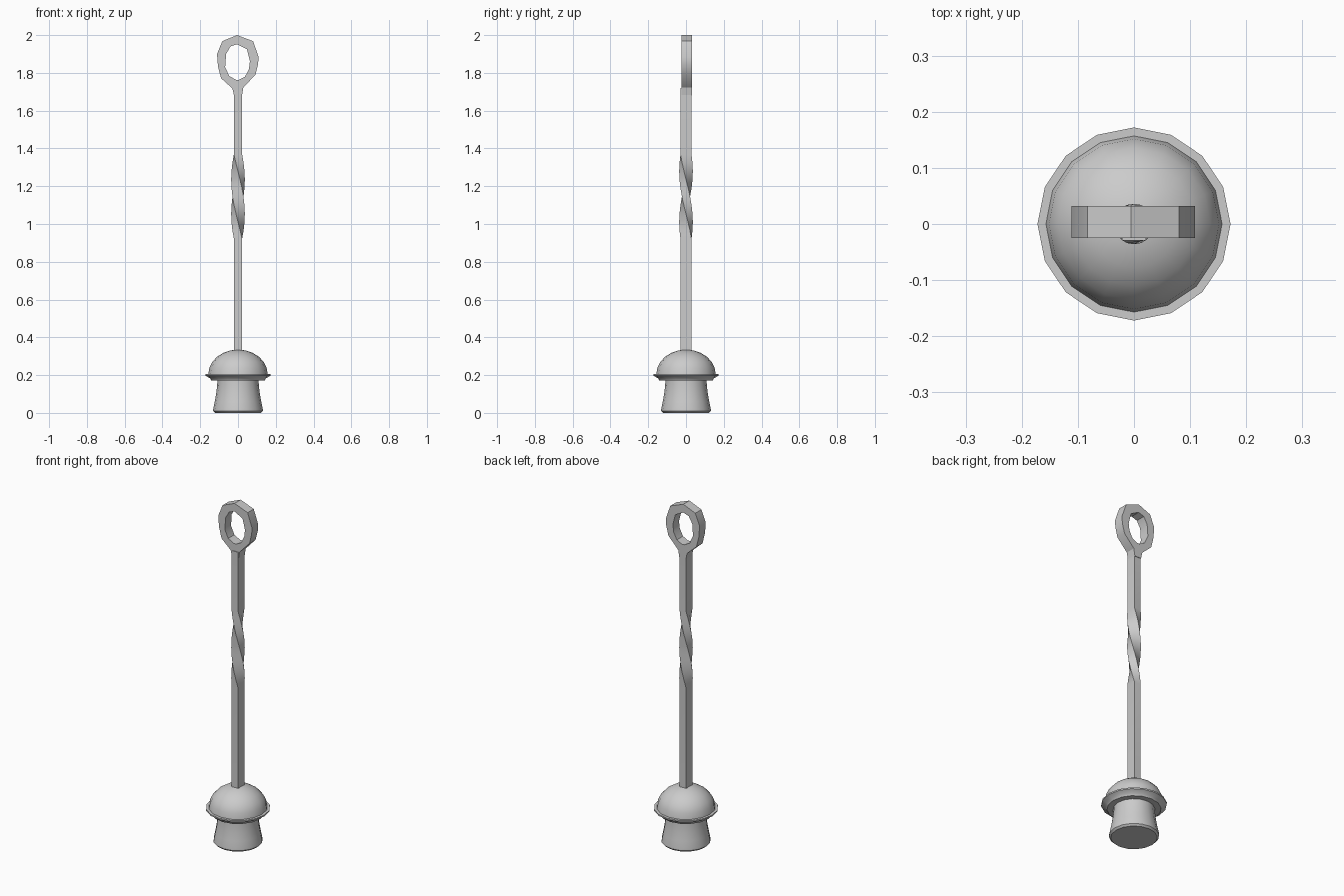
import bpy, bmesh, math

if "Cube" in bpy.data.objects:
    bpy.data.objects.remove(bpy.data.objects["Cube"])


def finish(name, bm, angle=35):
    bmesh.ops.remove_doubles(bm, verts=bm.verts[:], dist=1e-5)
    bmesh.ops.recalc_face_normals(bm, faces=bm.faces[:])
    me = bpy.data.meshes.new(name)
    bm.to_mesh(me)
    bm.free()
    ob = bpy.data.objects.new(name, me)
    bpy.context.collection.objects.link(ob)
    bpy.ops.object.select_all(action='DESELECT')
    ob.select_set(True)
    bpy.context.view_layer.objects.active = ob
    bpy.ops.object.shade_smooth_by_angle(angle=math.radians(angle))
    return ob


def loft(name, sections):
    """Skin a stack of closed sections and cap both ends."""
    bm = bmesh.new()
    rings = [[bm.verts.new(p) for p in s] for s in sections]
    n = len(rings[0])
    for a, b in zip(rings, rings[1:]):
        for i in range(n):
            j = (i + 1) % n
            bm.faces.new((a[i], a[j], b[j], b[i]))
    bm.faces.new(rings[0][::-1])
    bm.faces.new(rings[-1])
    return finish(name, bm)


def lathe(name, profile, sides=16):
    steps = [2 * math.pi * i / sides for i in range(sides)]
    return loft(name, [[(r * math.cos(t), r * math.sin(t), z) for t in steps]
                       for r, z in profile])


# flared foot of the seal
lathe("stamp_foot", [(0.122, 0), (0.132, 0.01), (0.131, 0.022), (0.123, 0.06),
                     (0.115, 0.105), (0.110, 0.15), (0.109, 0.18)])

# flange and domed cap
dome = [(0.157 * math.cos(math.radians(a)), 0.205 + 0.13 * math.sin(math.radians(a)))
        for a in (0, 15, 30, 45, 60, 75, 87)]
lathe("domed_cap", [(0.10, 0.172), (0.142, 0.172), (0.148, 0.183),
                    (0.172, 0.197), (0.172, 0.205)] + dome)

# square rod with a half-turn twist in the middle
levels = [(0.30, 0)] + [(0.92 + 0.45 * i / 10, -math.pi * i / 10) for i in range(11)]
levels.append((1.72, -math.pi))
hx, hy = 0.0215, 0.029
rod = []
for z, t in levels:
    c, s = math.cos(t), math.sin(t)
    rod.append([(x * c - y * s, x * s + y * c, z)
                for x, y in ((-hx, -hy), (hx, -hy), (hx, hy), (-hx, hy))])
loft("twisted_rod", rod)

# hammered hanging eye with a tapered neck
outer = [(-0.005, 2.0), (0.08, 1.968), (0.109, 1.885), (0.106, 1.845), (0.092, 1.79),
         (0.028, 1.722), (-0.030, 1.718), (-0.090, 1.772), (-0.106, 1.835),
         (-0.111, 1.90), (-0.083, 1.968)]
inner = [(-0.005, 1.952), (0.047, 1.925), (0.063, 1.862), (0.058, 1.82), (0.037, 1.78),
         (0.005, 1.763), (-0.010, 1.763), (-0.046, 1.783), (-0.068, 1.83),
         (-0.063, 1.90), (-0.040, 1.94)]
neck = [(0.021, 1.68), (-0.021, 1.68)]
bm = bmesh.new()
o = [bm.verts.new((x, -0.025, z)) for x, z in outer]
k = [bm.verts.new((x, -0.025, z)) for x, z in inner]
nk = [bm.verts.new((x, -0.025, z)) for x, z in neck]
for i in range(len(o)):
    j = (i + 1) % len(o)
    bm.faces.new((o[i], o[j], k[j], k[i]))
bm.faces.new((o[5], nk[0], nk[1], o[6]))
side = bmesh.ops.extrude_face_region(bm, geom=bm.faces[:], use_keep_orig=True)
bmesh.ops.translate(bm, vec=(0, 0.057, 0),
                    verts=[g for g in side["geom"] if isinstance(g, bmesh.types.BMVert)])
finish("hanging_eye", bm, 30)
